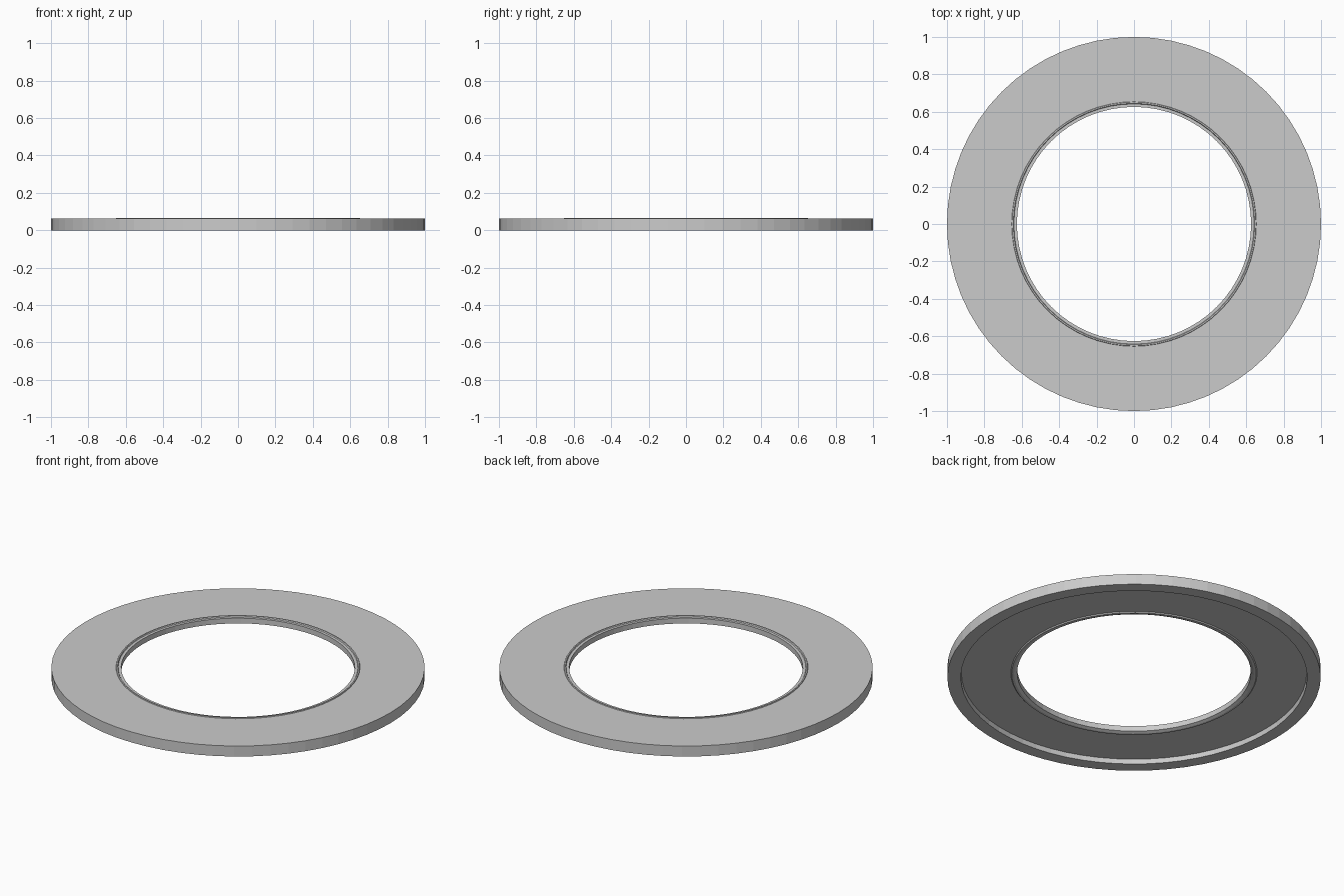
import bpy
import bmesh
from math import cos, sin, tau

if "Cube" in bpy.data.objects:
    bpy.data.objects.remove(bpy.data.objects["Cube"])

SIDES = 64


def lathe_ring(name, profile):
    """Revolve a closed (radius, height) profile around z."""
    bm = bmesh.new()
    loops = [[bm.verts.new((r * cos(tau * i / SIDES), r * sin(tau * i / SIDES), z))
              for r, z in profile] for i in range(SIDES)]
    n = len(profile)
    for i in range(SIDES):
        a, b = loops[i], loops[(i + 1) % SIDES]
        for j in range(n):
            k = (j + 1) % n
            bm.faces.new((a[j], b[j], b[k], a[k]))
    bmesh.ops.recalc_face_normals(bm, faces=bm.faces)
    mesh = bpy.data.meshes.new(name)
    bm.to_mesh(mesh)
    bm.free()
    obj = bpy.data.objects.new(name, mesh)
    bpy.context.collection.objects.link(obj)
    return obj


# Flat ring: foot rim and recess below, thin raised bead around the hole
lathe_ring("flat_ring", [
    (1.0, 0.0), (1.0, 0.062),            # outer wall
    (0.654, 0.062), (0.652, 0.066),      # top face and bead
    (0.645, 0.066), (0.642, 0.06),
    (0.626, 0.06), (0.626, 0.029),       # inner ledge and hole wall
    (0.642, 0.022), (0.655, 0.022),      # lower lip
    (0.66, 0.028), (0.925, 0.028),       # recessed underside
    (0.928, 0.0),                        # foot rim
])
